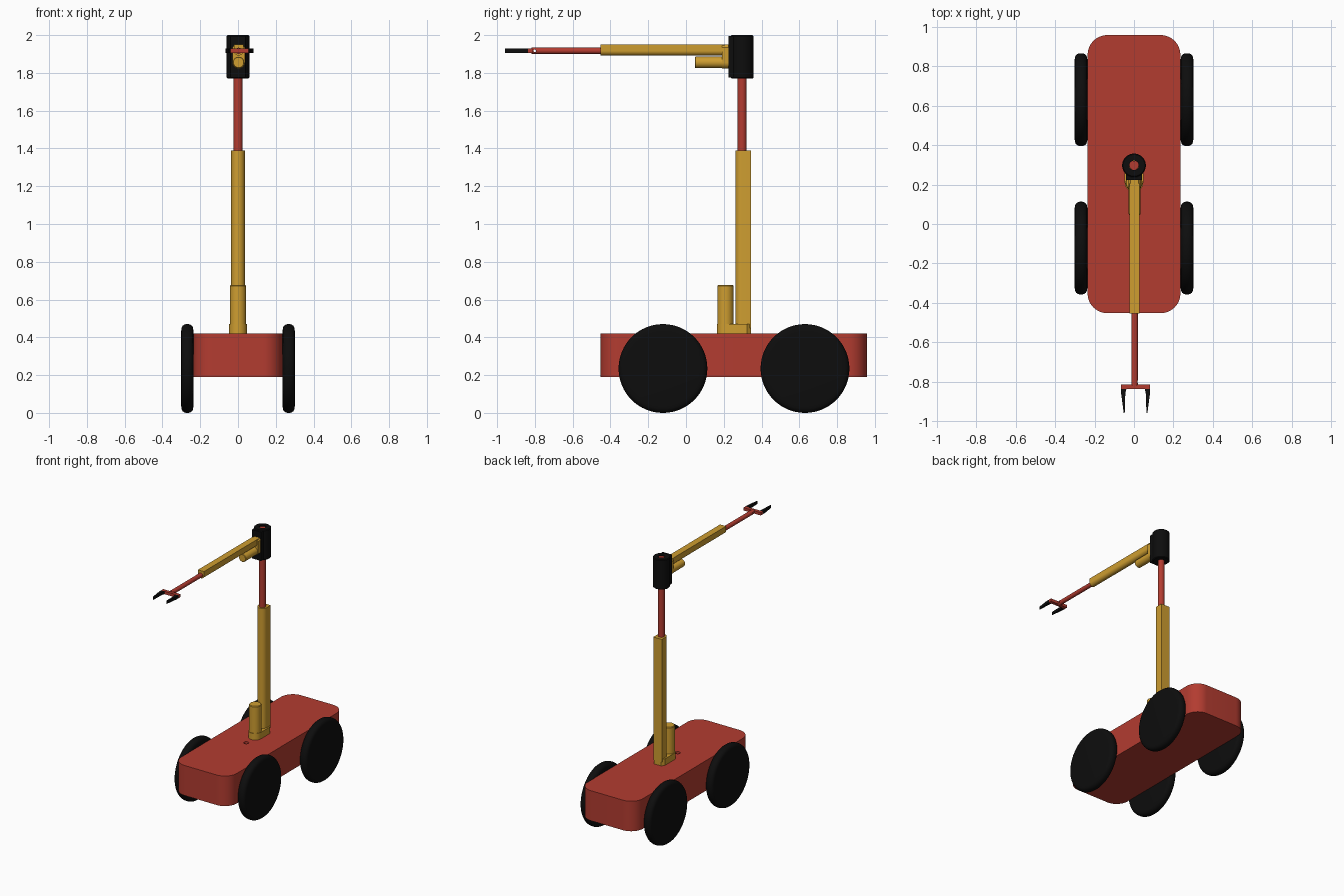
import bpy, bmesh
from math import pi, sin, cos, radians
from mathutils import Matrix

if "Cube" in bpy.data.objects:
    bpy.data.objects.remove(bpy.data.objects["Cube"])


def material(name, rgb):
    m = bpy.data.materials.new(name)
    m.diffuse_color = (*rgb, 1)
    m.use_nodes = True
    m.node_tree.nodes["Principled BSDF"].inputs["Base Color"].default_value = m.diffuse_color
    return m


RED = material("red_paint", (0.45, 0.045, 0.03))
YELLOW = material("yellow_paint", (0.62, 0.34, 0.03))
BLACK = material("black_rubber", (0.004, 0.004, 0.004))
parts = []


def finish(name, bm, mat, matrix=Matrix()):
    bmesh.ops.remove_doubles(bm, verts=bm.verts, dist=1e-5)
    bmesh.ops.recalc_face_normals(bm, faces=bm.faces)
    me = bpy.data.meshes.new(name)
    bm.to_mesh(me)
    bm.free()
    me.materials.append(mat)
    ob = bpy.data.objects.new(name, me)
    ob.matrix_world = matrix
    bpy.context.collection.objects.link(ob)
    parts.append(ob)
    return ob


def arc(cx, cy, r, a0, a1, n):
    return [(cx + r * cos(radians(a0 + (a1 - a0) * i / n)),
             cy + r * sin(radians(a0 + (a1 - a0) * i / n))) for i in range(n + 1)]


def prism(name, outline, z0, z1, mat, matrix=Matrix()):
    bm = bmesh.new()
    f = bm.faces.new([bm.verts.new((x, y, z0)) for x, y in outline])
    top = bmesh.ops.extrude_face_region(bm, geom=[f])["geom"]
    bmesh.ops.translate(bm, vec=(0, 0, z1 - z0),
                        verts=[v for v in top if isinstance(v, bmesh.types.BMVert)])
    return finish(name, bm, mat, matrix)


def lathe(name, profile, mat, matrix=Matrix(), closed=False, steps=64):
    bm = bmesh.new()
    vs = [bm.verts.new((r, 0, z)) for r, z in profile]
    es = [bm.edges.new(p) for p in zip(vs, vs[1:])]
    if closed:
        es.append(bm.edges.new((vs[-1], vs[0])))
    bmesh.ops.spin(bm, geom=vs + es, axis=(0, 0, 1), cent=(0, 0, 0),
                   angle=2 * pi, steps=steps)
    return finish(name, bm, mat, matrix)


def cylinder(name, x, y, r, z0, z1, mat, matrix=Matrix(), n=40):
    return prism(name, arc(x, y, r, 0, 360, n)[:-1], z0, z1, mat, matrix)


def bore(ob, cutter):
    mod = ob.modifiers.new("bore", 'BOOLEAN')
    mod.operation, mod.object, mod.solver = 'DIFFERENCE', cutter, 'EXACT'
    bpy.context.view_layer.objects.active = ob
    bpy.ops.object.modifier_apply(modifier="bore")
    parts.remove(cutter)
    bpy.data.objects.remove(cutter)


# Chassis with rounded corners and a cable hole in the deck
R, X, Y0, Y1 = 0.1, 0.235, -0.452, 0.957
outline = (arc(X - R, Y1 - R, R, 0, 90, 12) + arc(R - X, Y1 - R, R, 90, 180, 12)
           + arc(R - X, Y0 + R, R, 180, 270, 12) + arc(X - R, Y0 + R, R, 270, 360, 12))
chassis = prism("chassis", outline, 0.19, 0.42, RED)
bore(chassis, cylinder("cable_hole", 0, 0.1, 0.018, 0.36, 0.5, RED))

# Four wheels with rounded shoulders
half = [(0, -.0325), (.195, -.0325), (.214, -.031), (.225, -.026), (.232, -.017), (.235, -.007)]
tyre = half + [(r, -z) for r, z in reversed(half)]
for side, sx in (("left", -1), ("right", 1)):
    for end, y in (("front", -0.122), ("rear", 0.63)):
        lathe(f"{end}_{side}_wheel", tyre, BLACK,
              Matrix.Translation((sx * 0.2685, y, 0.235)) @ Matrix.Rotation(pi / 2, 4, 'Y'))


# Linear actuator: foot, motor, D-section sleeve and sliding rod
def actuator(name, matrix, rod_end):
    foot = arc(0, -0.087, 0.047, 180, 360, 20) + [(0.047, 0.025), (0.03, 0.047),
                                                  (-0.03, 0.047), (-0.047, 0.025)]
    prism(name + "_foot", foot, 0, 0.05, YELLOW, matrix)
    motor = [(0, 0.02), (0.043, 0.02), (0.043, 0.251), (0.039, 0.256), (0, 0.256)]
    lathe(name + "_motor", motor, YELLOW, matrix @ Matrix.Translation((0, -0.088, 0)), steps=40)
    sleeve = arc(0, 0, 0.036, 180, 360, 24) + [(0.036, 0.047), (-0.036, 0.047)]
    prism(name + "_sleeve", sleeve, 0.03, 0.97, YELLOW, matrix)
    return cylinder(name + "_rod", 0, 0, 0.0235, 0.9, rod_end, RED, matrix)


actuator("mast", Matrix.Translation((0, 0.297, 0.42)), 1.572)
arm = (Matrix.Translation((0.003, 0.226, 1.917)) @ Matrix.Rotation(pi / 2, 4, 'X')
       @ Matrix.Scale(0.7, 4))
rod = actuator("arm", arm, 1.49)
bore(rod, cylinder("pin_hole", 0, 0, 0.007, -0.1, 0.1, RED,
                   Matrix.Translation((0, -0.80, 1.917)) @ Matrix.Rotation(pi / 2, 4, 'Y'), 16))

# Head collar around the mast rod, with a mounting pad for the arm
collar = [(.0238, 1.77), (.055, 1.77), (.06, 1.775), (.06, 1.995), (.055, 2.0), (.0238, 2.0)]
lathe("head_collar", collar, BLACK, Matrix.Translation((0, 0.297, 0)), closed=True)
prism("arm_mount", [(-.04, .224), (.04, .224), (.04, .262), (-.04, .262)], 1.775, 1.995, BLACK)

# Gripper: crossbar and two tapered fingers
G = 0.008
prism("gripper_bar", [(G - .073, -.837), (G + .073, -.837), (G + .073, -.812), (G - .073, -.812)],
      1.906, 1.928, RED)
for side, s in (("left", -1), ("right", 1)):
    finger = [(.073, -.837), (.073, -.86), (.06, -.957), (.055, -.957), (.052, -.86), (.047, -.837)]
    prism(f"{side}_finger", [(G + s * x, y) for x, y in finger], 1.906, 1.928, BLACK)

# Smooth round surfaces, keep crisp edges
bpy.ops.object.select_all(action='DESELECT')
for ob in parts:
    ob.select_set(True)
bpy.context.view_layer.objects.active = parts[0]
bpy.ops.object.shade_smooth_by_angle(angle=radians(35))
